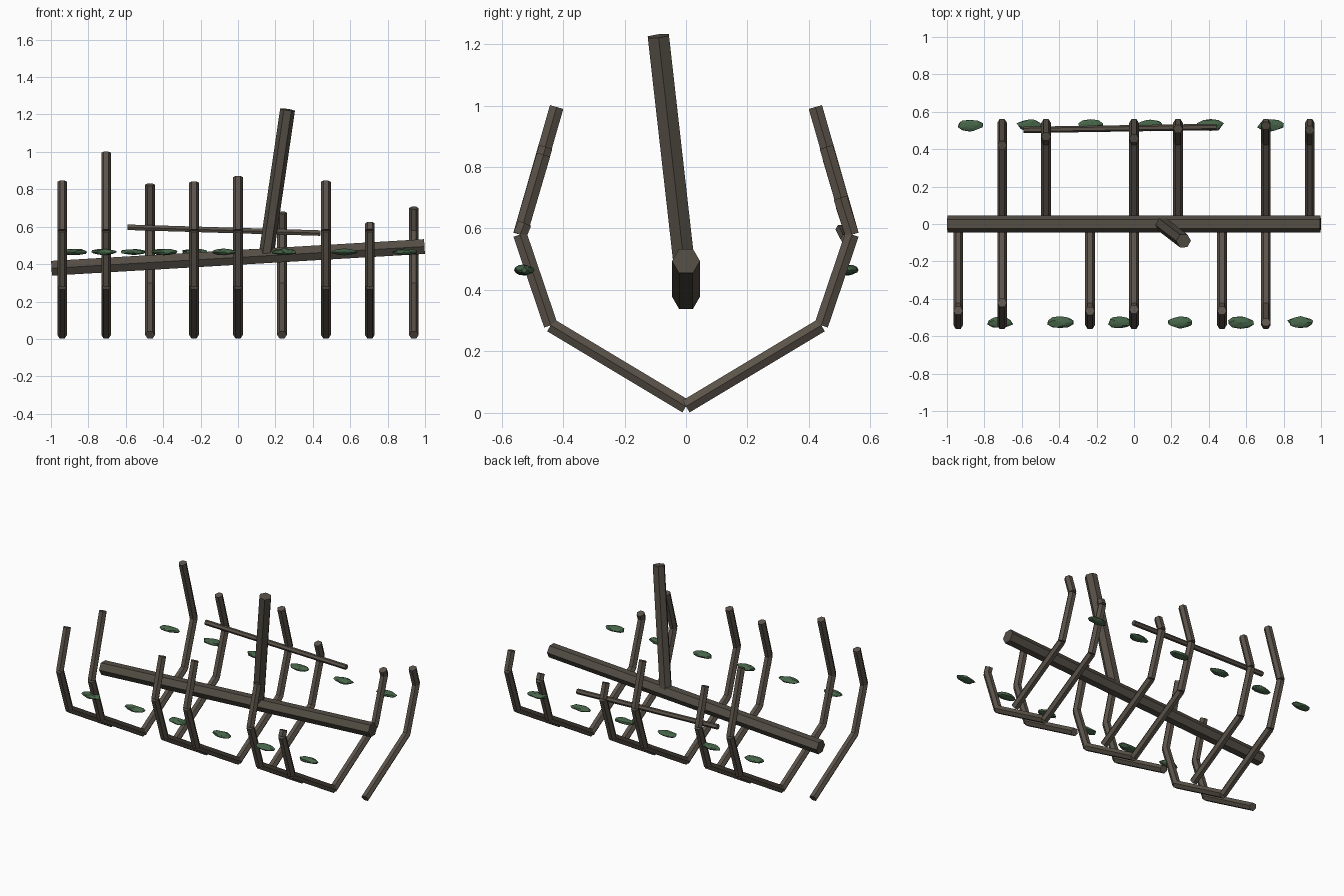
import bpy, bmesh, math, random
from mathutils import Vector, Matrix

random.seed(4)
if "Cube" in bpy.data.objects:
    bpy.data.objects.remove(bpy.data.objects["Cube"])


def material(name, rgb):
    m = bpy.data.materials.new(name)
    m.use_nodes = True
    m.diffuse_color = (*rgb, 1)
    bsdf = m.node_tree.nodes["Principled BSDF"]
    bsdf.inputs["Base Color"].default_value = (*rgb, 1)
    bsdf.inputs["Roughness"].default_value = 0.9
    return m


RIB_WOOD = material("weathered wood", (0.105, 0.086, 0.068))
KEEL_WOOD = material("dark wood", (0.088, 0.075, 0.059))
WEED = material("weed green", (0.062, 0.13, 0.067))


def add_object(name, bm, mat):
    bmesh.ops.recalc_face_normals(bm, faces=bm.faces)
    mesh = bpy.data.meshes.new(name)
    bm.to_mesh(mesh)
    bm.free()
    mesh.materials.append(mat)
    obj = bpy.data.objects.new(name, mesh)
    bpy.context.collection.objects.link(obj)
    return obj


def add_beam(bm, a, b, radius, ref):
    """Six-sided beam from a to b with one corner turned towards ref."""
    a, b, ref = Vector(a), Vector(b), Vector(ref)
    axis = (b - a).normalized()
    u = (ref - axis * ref.dot(axis)).normalized()
    v = axis.cross(u)
    rot = Matrix((u, v, axis)).transposed().to_4x4()
    # Cone corners start on the local y axis; turn them onto x
    spin = Matrix.Rotation(math.pi / 2, 4, "Z")
    bmesh.ops.create_cone(bm, cap_ends=True, segments=6, radius1=radius,
                          radius2=radius, depth=(b - a).length,
                          matrix=Matrix.Translation((a + b) / 2) @ rot @ spin)


def single_beam(name, a, b, radius, ref, mat):
    bm = bmesh.new()
    add_beam(bm, a, b, radius, ref)
    return add_object(name, bm, mat)


# Keel, mast stump and loose side plank
single_beam("keel", (-0.997, 0, 0.378), (0.997, 0, 0.494), 0.0455, (0, 1, 0), KEEL_WOOD)
single_beam("mast", (0.148, 0, 0.43), (0.265, -0.09, 1.226), 0.04, (1, 0, 0), KEEL_WOOD)
single_beam("side_plank", (-0.59, 0.503, 0.597), (0.44, 0.519, 0.566), 0.017, (0, 1, 0), RIB_WOOD)

# Broken ribs: tip height and the sides that survive
ribs = [(0.84, "f"), (0.995, "fb"), (0.825, "b"), (0.835, "f"), (0.865, "fb"),
        (0.675, "b"), (0.84, "f"), (0.617, "fb"), (0.7, "b")]
for i, (top, sides) in enumerate(ribs):
    x = 0.235 * (i - 4)
    path = [(0, 0.021), (0.44, 0.285), (0.54, 0.58),
            (0.535 - 0.275 * (top - 0.58), top)]
    for side in sides:
        s = -1 if side == "f" else 1
        points = [(x, s * y, z) for y, z in path]
        bm = bmesh.new()
        for a, b in zip(points, points[1:]):
            add_beam(bm, a, b, 0.026, (1, 0, 0))
        label = "front" if side == "f" else "back"
        add_object(f"{label}_rib_{i + 1}", bm, RIB_WOOD)

# Flat uneven weed clumps, alternating between back and front
for i in range(12):
    bm = bmesh.new()
    bmesh.ops.create_icosphere(bm, subdivisions=2, radius=1)
    for vert in bm.verts:
        vert.co *= random.uniform(0.86, 1.1)
    bmesh.ops.scale(bm, vec=(0.069, 0.032, 0.017), verts=bm.verts)
    y = 0.528 if i % 2 == 0 else -0.526
    bmesh.ops.translate(bm, vec=(-0.877 + 0.1607 * i, y, 0.465), verts=bm.verts)
    add_object(f"weed_clump_{i + 1}", bm, WEED)
